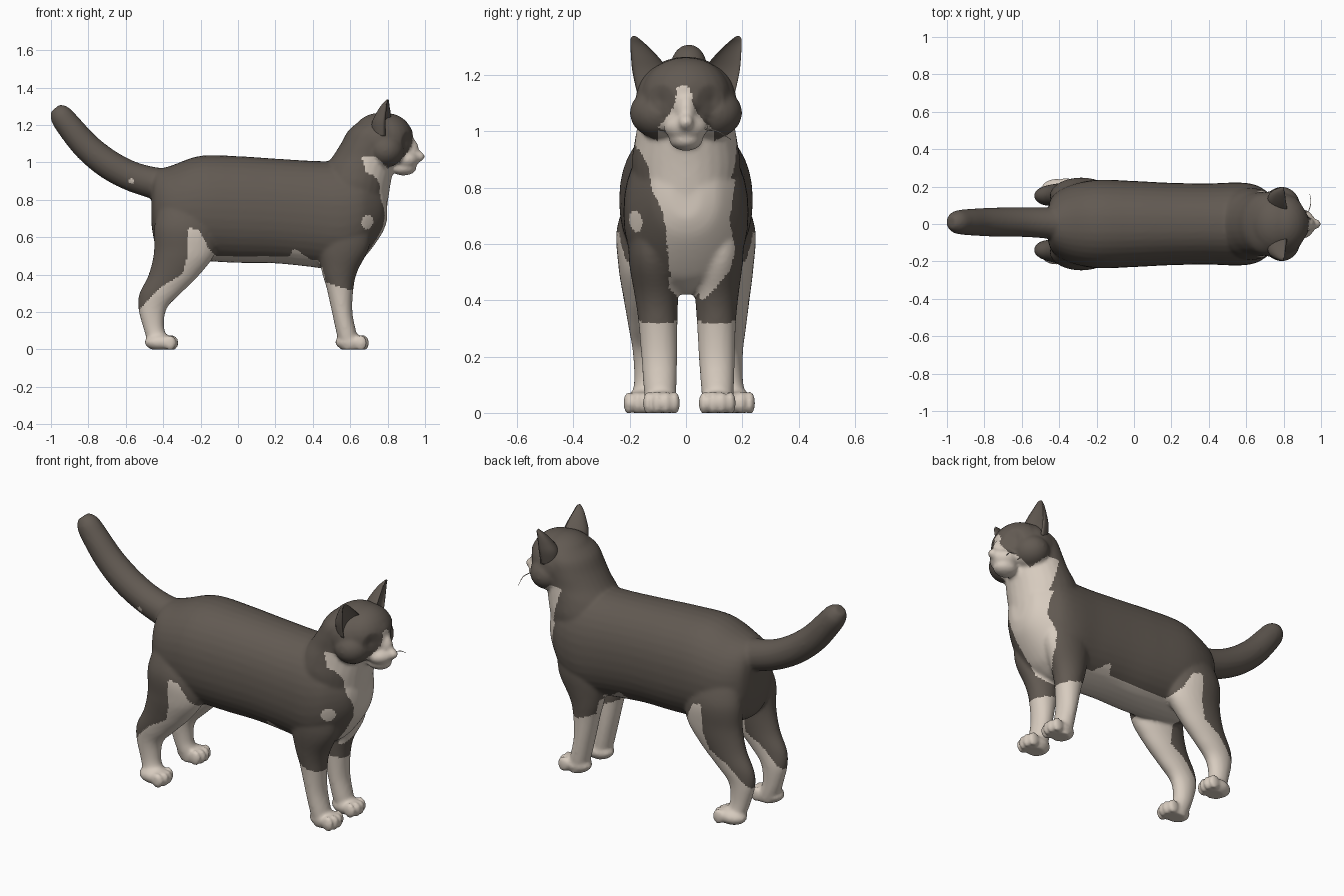
import bpy, bmesh, math
from mathutils import Vector, Matrix

if "Cube" in bpy.data.objects:
    bpy.data.objects.remove(bpy.data.objects["Cube"])


def material(name, rgb):
    m = bpy.data.materials.new(name)
    m.diffuse_color = (*rgb, 1)
    m.use_nodes = True
    m.node_tree.nodes["Principled BSDF"].inputs["Base Color"].default_value = m.diffuse_color
    return m


DARK = material("dark fur", (0.122, 0.102, 0.085))
LIGHT = material("cream fur", (0.68, 0.60, 0.52))


def smooth_rows(rows, n=5):
    """Catmull-Rom interpolation of rows of numbers."""
    out = []
    for i in range(len(rows) - 1):
        a, b, c, d = (rows[max(i - 1, 0)], rows[i], rows[i + 1], rows[min(i + 2, len(rows) - 1)])
        for k in range(n):
            t = k / n
            out.append([0.5 * (2 * q + (r - p) * t + (2 * p - 5 * q + 4 * r - s) * t * t
                               + (3 * q - p - 3 * r + s) * t ** 3) for p, q, r, s in zip(a, b, c, d)])
    return out + [list(rows[-1])]


def loft(bm, rings):
    loops = [[bm.verts.new(p) for p in ring] for ring in rings]
    n = len(loops[0])
    faces = [bm.faces.new((a[i], a[(i + 1) % n], b[(i + 1) % n], b[i]))
             for a, b in zip(loops, loops[1:]) for i in range(n)]
    faces += [bm.faces.new(loops[0]), bm.faces.new(loops[-1])]
    bmesh.ops.recalc_face_normals(bm, faces=faces)


def circle(n=28, power=1.0):
    f = lambda v: math.copysign(abs(v) ** power, v)
    return [(f(math.cos(2 * math.pi * i / n)), f(math.sin(2 * math.pi * i / n))) for i in range(n)]


def ball(bm, c, r):
    bmesh.ops.create_uvsphere(bm, u_segments=24, v_segments=14, radius=1,
                              matrix=Matrix.Translation(c) @ Matrix.Diagonal((*r, 1)))


def lean(z):
    """The feet stand slightly to one side."""
    return .012 * max(0, 1 - z / .5)


def upright(bm, rows, side=1):
    """Rows (z, x min, x max, y centre, half width)."""
    loft(bm, [[((a + b) / 2 + (b - a) / 2 * u, side * (y + w * v) + lean(z), z) for u, v in circle()]
              for z, a, b, y, w in smooth_rows(rows)])


def tube(bm, rows, ref, n=5):
    """Rows (x, y, z, radius) swept along their path."""
    rows = smooth_rows(rows, n)
    rings = []
    for i, (x, y, z, r) in enumerate(rows):
        t = Vector(rows[min(i + 1, len(rows) - 1)][:3]) - Vector(rows[max(i - 1, 0)][:3])
        s = t.cross(Vector(ref)).normalized()
        q = t.cross(s).normalized()
        rings.append([Vector((x, y, z)) + s * r * u + q * r * v for u, v in circle(20)])
    loft(bm, rings)


def make(name, bm, mats):
    me = bpy.data.meshes.new(name)
    bm.to_mesh(me)
    bm.free()
    ob = bpy.data.objects.new(name, me)
    bpy.context.collection.objects.link(ob)
    for m in mats:
        me.materials.append(m)
    me.shade_smooth()
    return ob


def table(pts, x):
    if x <= pts[0][0]:
        return pts[0][1]
    for (a, p), (b, q) in zip(pts, pts[1:]):
        if x <= b:
            return p + (q - p) * (x - a) / (b - a)
    return pts[-1][1]


bm = bmesh.new()

# Torso: rows (x, z bottom, z top, half width)
torso = [(-.462, .66, .90, .08), (-.435, .55, .955, .15), (-.35, .50, .985, .205), (-.2, .475, 1.035, .236),
         (0, .463, 1.033, .23), (.2, .46, 1.02, .22), (.4, .44, 1.008, .217), (.55, .42, 1.005, .222),
         (.64, .46, 1.0, .212), (.7, .52, .98, .182), (.77, .62, .92, .12), (.797, .69, .85, .055)]
loft(bm, [[(x, w * u, (a + b) / 2 + (b - a) / 2 * v) for u, v in circle(36, .92)]
          for x, a, b, w in smooth_rows(torso)])

# Neck
upright(bm, [(.70, .45, .785, 0, .15), (.78, .43, .80, 0, .18), (.88, .43, .815, 0, .193),
             (.96, .455, .83, 0, .183), (1.03, .505, .84, 0, .172), (1.1, .55, .84, 0, .17),
             (1.17, .59, .84, 0, .16), (1.22, .65, .82, 0, .12)])

# Tail
tube(bm, [(-.33, 0, .87, .10), (-.45, .005, .89, .085), (-.58, .01, .93, .08), (-.70, .01, .995, .079),
          (-.81, .01, 1.085, .075), (-.9, .01, 1.19, .069), (-.95, .01, 1.255, .06),
          (-.978, .01, 1.289, .033)], (0, 1, 0))

# Head: skull, forehead, brow, muzzle, bridge, nose, chin
for c, r in [((.755, 0, 1.11), (.157, .18, .155)), ((.80, 0, 1.125), (.137, .16, .138)),
             ((.87, 0, 1.15), (.066, .09, .06)),
             ((.895, 0, 1.015), (.075, .08, .053)), ((.915, 0, 1.065), (.052, .04, .07)),
             ((.958, 0, 1.032), (.042, .03, .03)), ((.885, 0, .97), (.07, .06, .04))]:
    ball(bm, c, r)

for s in (1, -1):
    ball(bm, (.79, s * .09, 1.065), (.10, .11, .092))  # cheeks
    # Hind leg
    upright(bm, [(.8, -.41, -.18, .13, .06), (.66, -.448, -.12, .148, .097), (.52, -.45, -.12, .15, .09),
                 (.4, -.478, -.205, .15, .073), (.3, -.527, -.305, .148, .06), (.22, -.533, -.38, .144, .052),
                 (.12, -.508, -.395, .146, .047), (.05, -.485, -.37, .153, .05),
                 (0, -.465, -.36, .155, .045)], s)
    # Front leg
    upright(bm, [(.74, .45, .70, .13, .07), (.56, .43, .705, .122, .082), (.42, .447, .64, .108, .077),
                 (.33, .473, .618, .104, .07), (.2, .502, .612, .102, .064), (.08, .528, .635, .102, .058),
                 (0, .55, .65, .102, .05)], s)
    # Paws with four toes each
    for x, y in ((-.415, .168), (.605, .099)):
        ball(bm, (x, s * y + .012, .038), (.085, .062, .045))
        for k in (-1.5, -.5, .5, 1.5):
            ball(bm, (x + .066 - .006 * k * k, s * y + .012 + .032 * k, .035), (.033, .018, .042))

# Fuse everything into one smooth skin
body = make("cat_body", bm, [])
mod = body.modifiers.new("fuse", 'REMESH')
mod.mode, mod.voxel_size, mod.use_smooth_shade = 'VOXEL', .0095, True
mod = body.modifiers.new("soften", 'SMOOTH')
mod.factor, mod.iterations = .5, 7
bpy.context.view_layer.update()
skin = bpy.data.meshes.new_from_object(body.evaluated_get(bpy.context.evaluated_depsgraph_get()))
body.modifiers.clear()
body.data = skin
skin.name = "cat_body"
skin.materials.clear()
skin.materials.append(DARK)
skin.materials.append(LIGHT)

# Eye sockets and flat soles
for v in skin.vertices:
    d = (v.co - Vector((.90, math.copysign(.085, v.co.y), 1.112))).length
    if d < .055:
        v.co.x -= .022 * (1 - d / .055)
    v.co.z = max(v.co.z, 0)
skin.update()

# Coat pattern: cream lower legs, belly, bib, muzzle and blaze, plus small spots
LEGS = [(-.6, .2), (-.53, .21), (-.42, .33), (-.3, .40), (-.27, .5), (-.265, .65), (-.21, .64), (-.15, .53),
        (-.1, .488), (0, .472), (.26, .472), (.30, .54), (.36, .50), (.45, .44), (.47, .36), (.55, .33), (.63, .315)]
BIB_L = [(.40, -.03), (.45, -.05), (.56, -.065), (.63, -.068), (.72, -.085), (.79, -.12), (.88, -.135),
         (.93, -.165), (.97, -.2)]
BIB_R = [(.40, .06), (.44, .10), (.505, .157), (.577, .175), (.68, .155), (.83, .175), (.9, .19), (.95, .22)]
BIB_TOP = [(.66, 1.03), (.74, 1.03), (.78, .99), (.82, .95), (.9, .94)]
FACE = [(.9, .2), (.97, .15), (1.0, .11), (1.03, .075), (1.07, .045), (1.1, .03), (1.155, .025), (1.165, 0)]


def is_light(p, n):
    x, y, z = p
    if (p - Vector((.69, -.175, .682))).length < .039 or (p - Vector((-.57, -.07, .90))).length < .015:
        return True
    if (p - Vector((.78, .12, .63))).length < .03:
        return False
    if x < .7 and z < table(LEGS, x):
        return True
    if -.32 < x < .5 and z < .56 and n.z < -.5 and abs(y) < .12:
        return True
    if -.32 < x < -.1 and z < .56 and n.y * y < 0:
        return True
    if .4 < x < .66 and abs(y) < .06 and z < .5 and n.z < -.3:
        return True
    if x > .87 and z > .9 and abs(y + .008) < table(FACE, z):
        return True
    top = z < table(BIB_TOP, x) or (abs(y) < .1 and z < 1)
    return (top and z > .4 and x > .6 and table(BIB_L, z) < y < table(BIB_R, z)
            and (z < .83 or x > .66 + (1.03 - z) * .3))


for f in skin.polygons:
    f.use_smooth = True
    f.material_index = int(is_light(f.center, f.normal))

for s, side in ((1, "left"), (-1, "right")):
    # Ear: crescent section, hollow towards the face
    bm = bmesh.new()
    rows = [(.77, .105, 1.14, .09, .07), (.77, .124, 1.21, .088, .066), (.778, .145, 1.26, .066, .050),
            (.788, .168, 1.305, .036, .029), (.798, .182, 1.33, .014, .014), (.8, .184, 1.337, .005, .005)]
    loft(bm, [[(x + (u * rx if u < 0 else -.3 * u * rx) + .4 * rx - .25 * v * ry, s * (y + v * ry), z)
               for u, v in circle(28)] for x, y, z, rx, ry in smooth_rows(rows)])
    make(side + "_ear", bm, [DARK])
    # Eye
    bm = bmesh.new()
    ball(bm, (.872, s * .086, 1.112), (.014, .024, .013))
    make(side + "_eye", bm, [DARK])

# Whisker
bm = bmesh.new()
tube(bm, [(.93, .06, 1.01, .002), (.945, .11, 1.0, .002), (.94, .16, .97, .001)], (1, 0, 0))
make("whisker", bm, [LIGHT])
